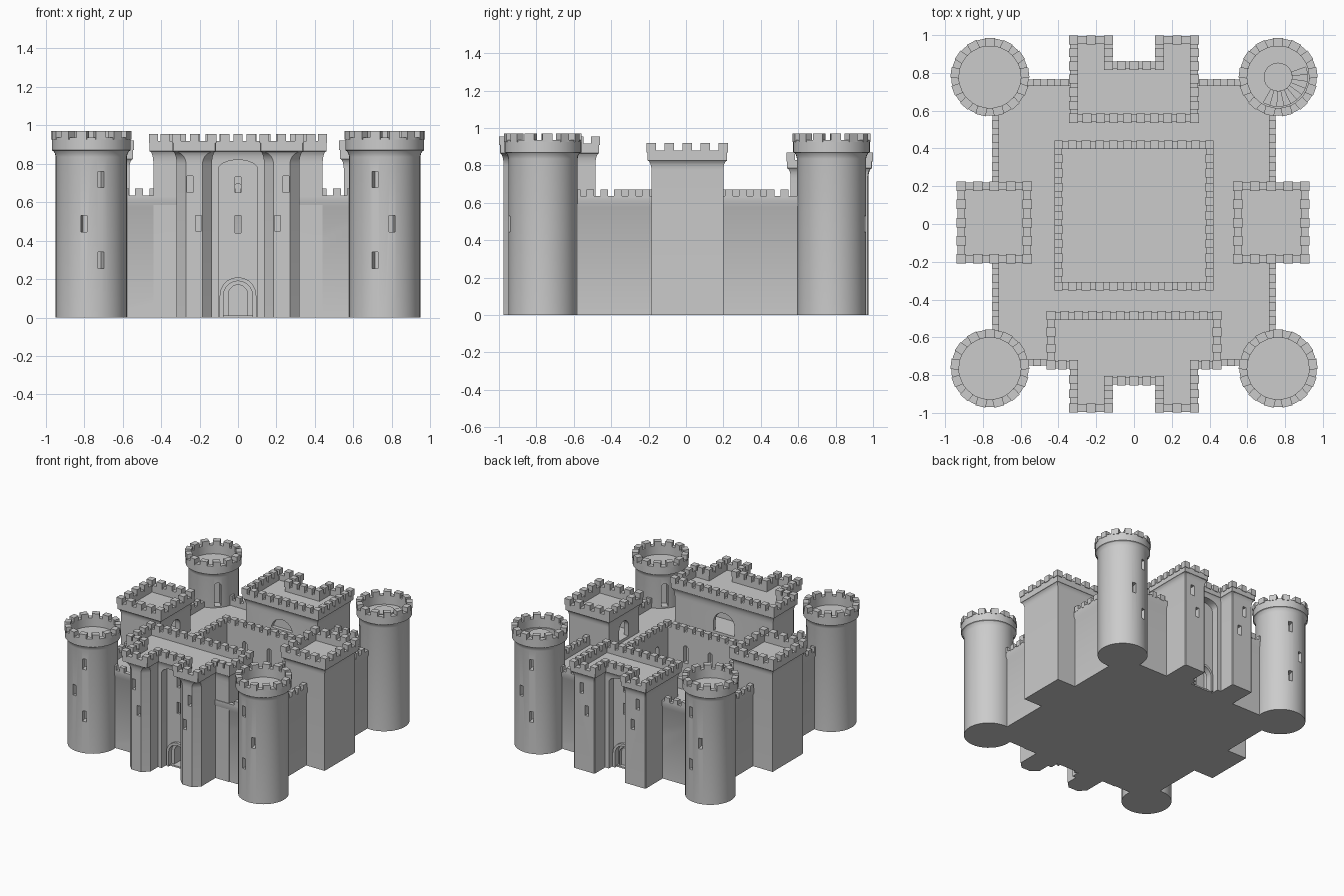
import bpy, bmesh
from math import pi, sin, cos, atan2, hypot, radians

if "Cube" in bpy.data.objects:
    bpy.data.objects.remove(bpy.data.objects["Cube"])

def loft(bm, rings):
    vs = [[bm.verts.new(p) for p in r] for r in rings]
    n = len(vs[0])
    for a, b in zip(vs, vs[1:]):
        for i in range(n):
            bm.faces.new((a[i], a[(i + 1) % n], b[(i + 1) % n], b[i]))
    bm.faces.new(vs[0][::-1])
    bm.faces.new(vs[-1])

def finish(bm, name, angle=35):
    bmesh.ops.recalc_face_normals(bm, faces=bm.faces)
    me = bpy.data.meshes.new(name)
    bm.to_mesh(me)
    bm.free()
    ob = bpy.data.objects.new(name, me)
    bpy.context.collection.objects.link(ob)
    return ob

def smooth(ob):
    bpy.ops.object.select_all(action='DESELECT')
    ob.select_set(True)
    bpy.context.view_layer.objects.active = ob
    bpy.ops.object.shade_smooth_by_angle(angle=radians(30))

def cut(ob, bm):
    cutter = finish(bm, "cutter")
    cutter.hide_render = True
    m = ob.modifiers.new("cut", 'BOOLEAN')
    m.operation, m.object, m.solver, m.use_self = 'DIFFERENCE', cutter, 'EXACT', True
    bpy.context.view_layer.objects.active = ob
    bpy.ops.object.modifier_apply(modifier=m.name)
    bpy.data.objects.remove(cutter)

def place(x, y, u, v, a):
    return (x + u * cos(a) - v * sin(a), y + u * sin(a) + v * cos(a))

def box(bm, x, y, z0, z1, w, d, a=0):
    ring = [place(x, y, u * w / 2, v * d / 2, a) for u, v in ((-1, -1), (1, -1), (1, 1), (-1, 1))]
    loft(bm, [[(*p, z) for p in ring] for z in (z0, z1)])

def arch_profile(w, z0, z1, rise=None):
    rise = rise or w / 2
    return [(-w / 2, z0), (w / 2, z0)] + [
        (w / 2 * cos(pi * i / 10), z1 - rise + rise * sin(pi * i / 10)) for i in range(11)]

def arch(bm, x, y, w, z0, z1, depth, a=0, rise=None):
    prof = arch_profile(w, z0, z1, rise)
    loft(bm, [[(*place(x, y, u, v, a), z) for u, z in prof] for v in (-depth / 2, depth / 2)])

def merlons(bm, line, period, z0, z1, w=.046, d=.048, keep=lambda x, y: True):
    for (x0, y0), (x1, y1) in zip(line, line[1:] + line[:1]):
        n = max(1, round(hypot(x1 - x0, y1 - y0) / period))
        for i in range(n):
            x, y = x0 + (x1 - x0) * i / n, y0 + (y1 - y0) * i / n
            if keep(x, y):
                ww = d if i == 0 else w
                box(bm, x, y, z0 - .01, z1, ww, d, atan2(y1 - y0, x1 - x0))

def walled(outline, z_flare, z_floor, z_cren, o=.02, wall=.04, c=.05):
    """Rings for a straight body, curved corbel, parapet and sunken roof."""
    R = [(0, c, 0)]
    for i in range(6):
        t = i / 5 * pi / 2
        R.append((o * (1 - cos(t)), c + (.004 - c) * (1 - cos(t)),
                  z_flare + (z_floor - z_flare) * sin(t)))
    R += [(o, .004, z_cren), (o - wall, .004, z_cren), (o - wall, .004, z_floor)]
    return [[(*p, z) for p in outline(off, ch)] for off, ch, z in R]

def rect(x0, x1, y0, y1):
    return [(x0, y0), (x1, y0), (x1, y1), (x0, y1)]

def circle(x, y, r, n=40):
    return [(x + r * cos(2 * pi * i / n), y + r * sin(2 * pi * i / n)) for i in range(n)]

# Curtain wall: walkway, two parapets and open courtyard in one loft
bm = bmesh.new()
OUT, OUT_IN = rect(-.75, .75, -.75, .765), rect(-.718, .718, -.718, .733)
COURT_OUT, COURT = rect(-.42, .42, -.35, .44), rect(-.38, .38, -.31, .40)
loft(bm, [[(*p, z) for p in r] for r, z in (
    (rect(-.74, .74, -.74, .755), 0), (rect(-.74, .74, -.74, .755), .575), (OUT, .595),
    (OUT, .635), (OUT_IN, .635), (OUT_IN, .59), (COURT_OUT, .59), (COURT_OUT, .635),
    (COURT, .635), (COURT, .015))])
wall = finish(bm, "curtain_wall")
bm = bmesh.new()
arch(bm, 0, 0, .10, .012, .17, 2.2)
for s in (-.22, 0, .22):
    for y in (-.31, .40):
        arch(bm, s, y, .04, .38, .52, .08)
    for x in (-.38, .38):
        arch(bm, x, s + .045, .04, .38, .52, .08, pi / 2)
cut(wall, bm)
smooth(wall)

# Merlons of the curtain wall and courtyard
bm = bmesh.new()
def clear(x, y):
    return not ((abs(x) > .6 and abs(y) > .6) or (abs(x) < .46 and y < -.6)
                or (abs(x) < .35 and y > .6) or -.2 < y < .22)
merlons(bm, rect(-.734, .734, -.734, .749), .075, .635, .67, .042, .036, clear)
merlons(bm, rect(-.40, .40, -.33, .42), .075, .635, .67, .046, .044)
finish(bm, "curtain_merlons")

# Gatehouses: twin turrets either side of an arched recess
def gatehouse(name, s, shoulder, yr, yb, z_flare, z_floor, z_cren, z_top, chamfer, y_in, z_arch, drop):
    yf = -.975
    def outline(o, c):
        a, b, f = .135 - o, .32 + o, yf - o
        half = [(a, yr - o)]
        half += [(a, f + c), (a + c, f), (b - c, f), (b, f + c)] if c else [(a, f), (b, f)]
        if shoulder:
            half += [(b, -.745 - o), (shoulder + o, -.745 - o)]
        half.append((half[-1][0], yb + o))
        return [(x, y * s) for x, y in half + [(-x, y) for x, y in half[::-1]]]
    bm = bmesh.new()
    loft(bm, walled(outline, z_flare, z_floor, z_cren, c=chamfer))
    ob = finish(bm, name)
    bm = bmesh.new()
    # tall recess
    arch(bm, 0, s * (y_in - .1), .205, -.02, z_arch, .2, 0, .05)
    cut(ob, bm)
    bm = bmesh.new()
    # passage, portal, room, rear arch and slits
    arch(bm, 0, s * -.6, .10, .012, .17, 1)
    arch(bm, 0, s * y_in, .15, .012, .19, .06)
    room0, room1 = y_in + .06, yb - .03
    box(bm, 0, s * (room0 + room1) / 2, .61, z_floor - .06, (shoulder or .32) * 2 - .08, room1 - room0)
    arch(bm, 0, s * yb, .19, .612, z_floor - .09, .12)
    box(bm, 0, s * (y_in + .03), .65 - drop, .73 - drop, .03, .10)
    box(bm, 0, s * y_in, .44, .53, .03, .08)
    for sx in (-1, 1):
        box(bm, sx * .25, s * yf, .65 - drop, .735 - drop, .03, .12)
        box(bm, sx * .205, s * yf, .45, .53, .03, .12)
    cut(ob, bm)
    smooth(ob)
    bm = bmesh.new()
    merlons(bm, outline(0, 0), .075, z_cren, z_top)
    finish(bm, name + "_merlons")
    # moulded arch round the portal
    bm = bmesh.new()
    arch(bm, 0, s * (y_in - .005), .19, 0, .21, .03)
    rim = finish(bm, name + "_portal")
    bm = bmesh.new()
    arch(bm, 0, s * y_in, .15, -.02, .19, .2)
    cut(rim, bm)
    smooth(rim)

gatehouse("front_gatehouse", 1, .44, -.83, -.485, .80, .865, .918, .955, .05, -.76, .82, 0)
gatehouse("back_gatehouse", -1, None, -.84, -.56, .73, .785, .83, .87, .004, -.78, .75, .03)

# Square side towers
for name, x0, x1 in (("right", .55, .905), ("left", -.915, -.565)):
    y0, y1 = -.185, .20
    f = lambda o, c=0: rect(x0 - o, x1 + o, y0 - o, y1 + o)
    bm = bmesh.new()
    loft(bm, walled(f, .775, .825, .88))
    ob = finish(bm, name + "_side_tower")
    bm = bmesh.new()
    box(bm, (x0 + x1) / 2, .008, .61, .775, x1 - x0 - .08, y1 - y0 - .08)
    arch(bm, x0 if x0 > 0 else x1, .008, .12, .612, .755, .12, pi / 2)
    cut(ob, bm)
    smooth(ob)
    bm = bmesh.new()
    merlons(bm, f(0), .09, .88, .92, .05, .05)
    finish(bm, name + "_side_tower_merlons")

# Round corner towers
def sector(bm, x, y, r0, r1, a0, a1, z0, z1, n=8):
    an = [radians(a0 + (a1 - a0) * i / n) for i in range(n + 1)]
    pts = [(x + r1 * cos(a), y + r1 * sin(a)) for a in an]
    pts += [(x + r0 * cos(a), y + r0 * sin(a)) for a in an[::-1]]
    loft(bm, [[(*p, z) for p in pts] for z in (z0, z1)])

for sx, side in ((-1, "left"), (1, "right")):
    for sy, end, y in ((-1, "front", -.765), (1, "back", .778)):
        name, x = f"{end}_{side}_tower", sx * .763
        stair = (sx, sy) == (1, 1)
        bm = bmesh.new()
        loft(bm, [[(*p, z) for p in circle(x, y, r)] for r, z in (
            (.185, 0), (.185, .835), (.189, .853), (.196, .865), (.205, .87),
            (.205, .935), (.164, .935), (.164, .865))])
        ob = finish(bm, name)
        bm = bmesh.new()
        for ang, z in ((16, .72), (-12, .49), (16, .30)):
            t = radians(ang) * -sx
            box(bm, x + .185 * sin(t), y + sy * .185 * cos(t), z - .045, z + .04, .032, .11, -sy * t)
        # doorway onto the wall walk
        t = atan2(-y, -x)
        arch(bm, x + .185 * cos(t), y + .185 * sin(t), .05, .60, .79, .14, t + pi / 2)
        if stair:
            sector(bm, x, y, .076, .155, -120, 20, .62, .95, 14)
        cut(ob, bm)
        smooth(ob)
        bm = bmesh.new()
        for i in range(13):
            a = 2 * pi * i / 13 + pi / 2
            box(bm, x + .185 * cos(a), y + .185 * sin(a), .925, .97, .054, .045, a + pi / 2)
        finish(bm, name + "_merlons")
        if stair:
            # spiral steps and newel
            bm = bmesh.new()
            for i in range(10):
                sector(bm, x, y, .074, .157, -120 + 14 * i, -106 + 14 * i, .60, .85 - .022 * i, 2)
            finish(bm, "spiral_steps")
            bm = bmesh.new()
            loft(bm, [[(*p, z) for p in circle(x, y, .076, 24)] for z in (.60, .895)])
            smooth(finish(bm, "stair_newel"))
